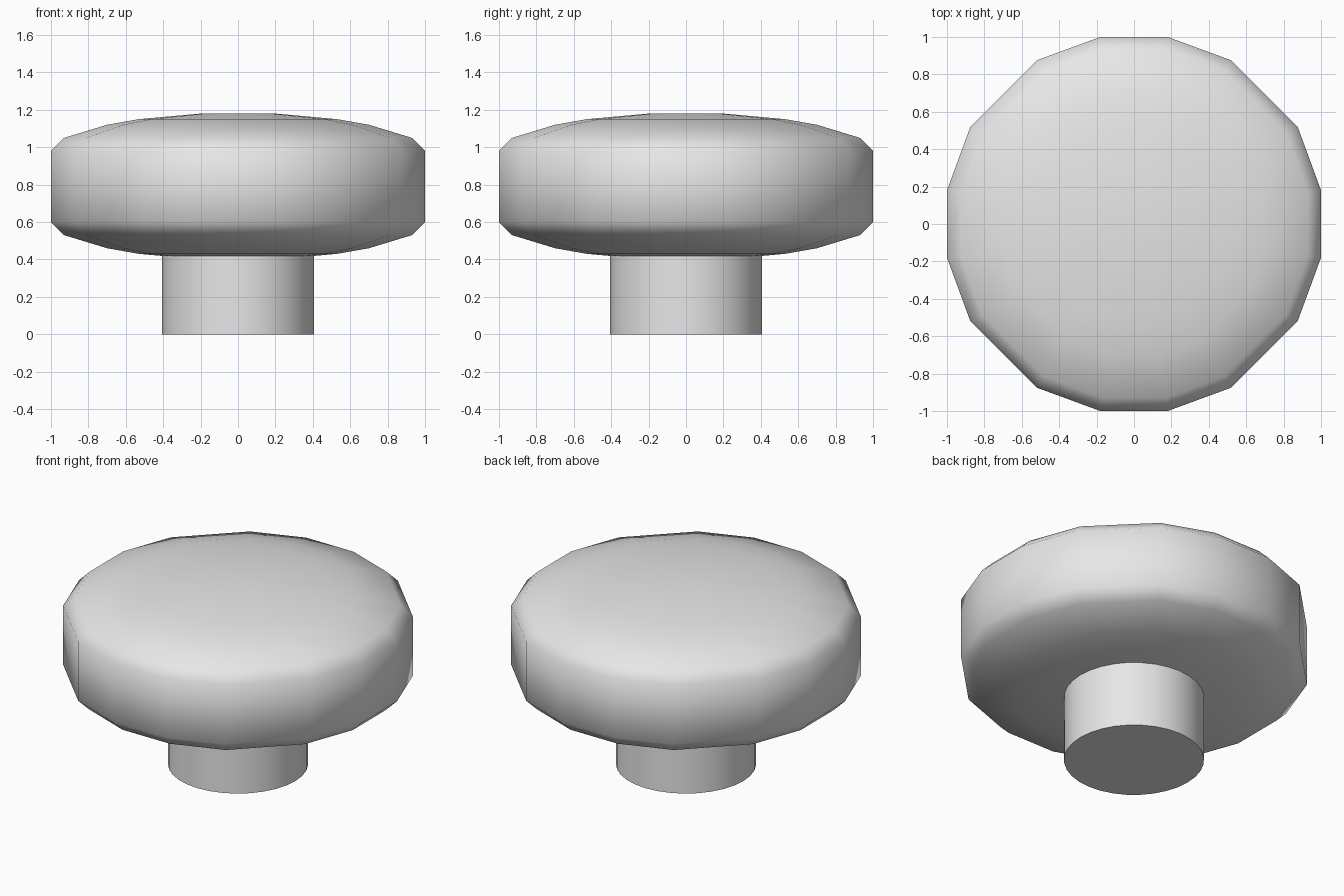
import bpy
import bmesh
from math import radians

cube = bpy.data.objects.get("Cube")
if cube:
    bpy.data.objects.remove(cube, do_unlink=True)

grey = bpy.data.materials.new("plain grey")
grey.use_nodes = True
grey.diffuse_color = (0.8, 0.8, 0.8, 1)
grey.node_tree.nodes["Principled BSDF"].inputs["Base Color"].default_value = (0.8, 0.8, 0.8, 1)


def finish(name, bm, angle):
    """Turn a bmesh into a smooth-shaded object."""
    bmesh.ops.recalc_face_normals(bm, faces=bm.faces)
    mesh = bpy.data.meshes.new(name)
    bm.to_mesh(mesh)
    bm.free()
    mesh.materials.append(grey)
    obj = bpy.data.objects.new(name, mesh)
    bpy.context.collection.objects.link(obj)
    bpy.ops.object.select_all(action="DESELECT")
    obj.select_set(True)
    bpy.context.view_layer.objects.active = obj
    bpy.ops.object.shade_smooth_by_angle(angle=radians(angle))
    return obj


# Sixteen-sided outline: one quadrant turned four times
outline = []
quadrant = [(1, -0.18), (1, 0.18), (0.875, 0.52), (0.52, 0.875)]
for turn in range(4):
    outline += quadrant
    quadrant = [(-y, x) for x, y in quadrant]

# Head: domed top and bottom, mirrored about its middle height
MIDDLE = 0.79
upper = [(0.2, 0.39), (0.53, 0.36), (0.7, 0.33), (0.93, 0.26), (1, 0.19)]
profile = [(r, MIDDLE + h) for r, h in upper]
profile += [(r, MIDDLE - h) for r, h in reversed(upper)]

bm = bmesh.new()
rings = [[bm.verts.new((x * r, y * r, z)) for x, y in outline] for r, z in profile]
for a, b in zip(rings, rings[1:]):
    for i in range(len(outline)):
        j = (i + 1) % len(outline)
        bm.faces.new((a[i], a[j], b[j], b[i]))
bm.faces.new(rings[0])
bm.faces.new(rings[-1])
finish("knob_head", bm, 60)

# Stem: round post reaching up inside the head
bm = bmesh.new()
bmesh.ops.create_cone(bm, cap_ends=True, segments=32, radius1=0.407, radius2=0.407, depth=0.6)
bmesh.ops.translate(bm, verts=bm.verts, vec=(0, 0, 0.3))
finish("knob_stem", bm, 40)
